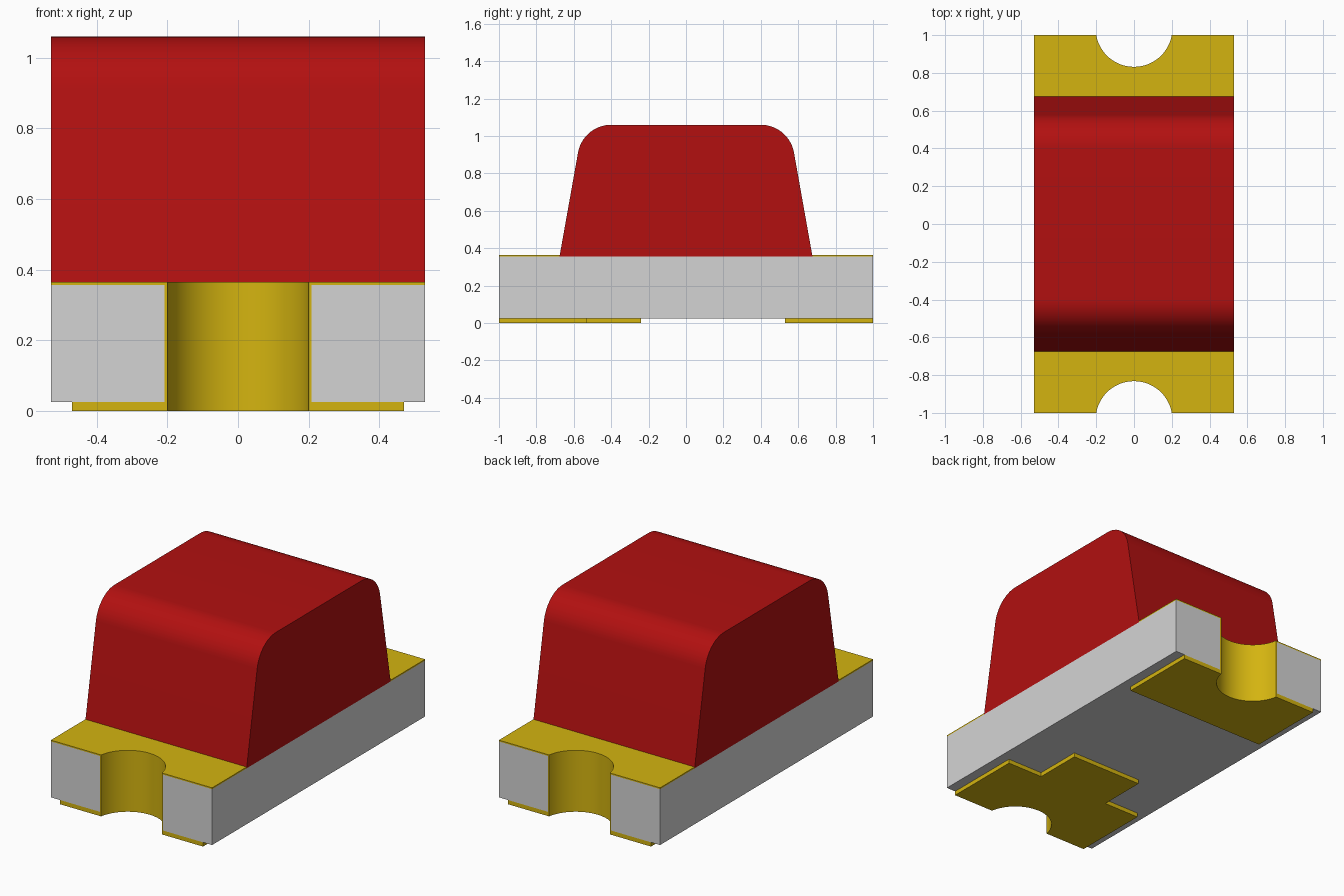
import bpy, bmesh, math

cube = bpy.data.objects.get("Cube")
if cube:
    bpy.data.objects.remove(cube, do_unlink=True)


def srgb(*rgb):
    return tuple(((c / 255 + 0.055) / 1.055) ** 2.4 if c > 10 else c / 255 / 12.92 for c in rgb) + (1.0,)


def material(name, color):
    m = bpy.data.materials.new(name)
    m.use_nodes = True
    m.diffuse_color = color
    m.node_tree.nodes["Principled BSDF"].inputs["Base Color"].default_value = color
    return m


RED = material("red lens", srgb(178, 16, 16))
GOLD = material("gold plating", srgb(212, 180, 16))
GREY = material("grey board", srgb(212, 212, 212))

HX = 0.53                       # half width of the board
Z_PAD, Z_BOARD, Z_TOP = 0.025, 0.357, 0.365
NOTCH_D, NOTCH_R, PLATING = 0.035, 0.203, 0.008


def prism(name, outline, start, end, mat, axis="z"):
    """Extrude a closed 2D outline along z (x, y points) or x (y, z points)."""
    bm = bmesh.new()
    put = (lambda p: (p[0], p[1], start)) if axis == "z" else (lambda p: (start, p[0], p[1]))
    face = bm.faces.new([bm.verts.new(put(p)) for p in outline])
    new = bmesh.ops.extrude_face_region(bm, geom=[face])["geom"]
    step = (0, 0, end - start) if axis == "z" else (end - start, 0, 0)
    bmesh.ops.translate(bm, vec=step, verts=[g for g in new if isinstance(g, bmesh.types.BMVert)])
    bmesh.ops.recalc_face_normals(bm, faces=bm.faces)
    me = bpy.data.meshes.new(name)
    bm.to_mesh(me)
    bm.free()
    me.materials.append(mat)
    ob = bpy.data.objects.new(name, me)
    bpy.context.collection.objects.link(ob)
    bpy.ops.object.select_all(action="DESELECT")
    ob.select_set(True)
    bpy.context.view_layer.objects.active = ob
    bpy.ops.object.shade_smooth_by_angle(angle=math.radians(30))
    return ob


def notch(side, r, n=32):
    """Arc of an end notch from -x to +x, cut into the end at y = side."""
    a = math.acos(NOTCH_D / r)
    return [(r * math.sin(t), side * (1 + NOTCH_D - r * math.cos(t)))
            for t in (-a + 2 * a * i / n for i in range(n + 1))]


# Board with a rounded notch at both ends
outer = NOTCH_R + PLATING
prism("board", [(-HX, -1)] + notch(-1, outer) + [(HX, -1), (HX, 1)]
      + notch(1, outer)[::-1] + [(-HX, 1)], Z_PAD, Z_BOARD, GREY)

# Plating on each end: top contact, notch lining and bottom pad
for label, s in (("front", -1), ("back", 1)):
    arc = notch(s, NOTCH_R)
    prism(label + "_top_contact", [(-HX, s)] + arc + [(HX, s), (HX, s * 0.676), (-HX, s * 0.676)],
          Z_BOARD, Z_TOP, GOLD)
    prism(label + "_notch_lining", arc + notch(s, outer)[::-1], Z_PAD, Z_BOARD, GOLD)
    inner = [(0.47, s * 0.53), (-0.47, s * 0.53)]
    if s < 0:  # polarity tab on the front pad
        inner[1:1] = [(0.235, -0.53), (0.235, -0.24), (-0.235, -0.24), (-0.235, -0.53)]
    prism(label + "_bottom_pad", [(-0.47, s)] + arc + [(0.47, s)] + inner, 0, Z_PAD, GOLD)

# Lens: tapered sides with rounded upper edges
R, YC, ZTOP, TAPER = 0.18, 0.4, 1.06, math.radians(10)
side = [(0.676, Z_BOARD)]
for i in range(17):
    t = TAPER + (math.pi / 2 - TAPER) * i / 16
    side.append((YC + R * math.cos(t), ZTOP - R + R * math.sin(t)))
prism("lens", side + [(-y, z) for y, z in reversed(side)], -HX, HX, RED, axis="x")
